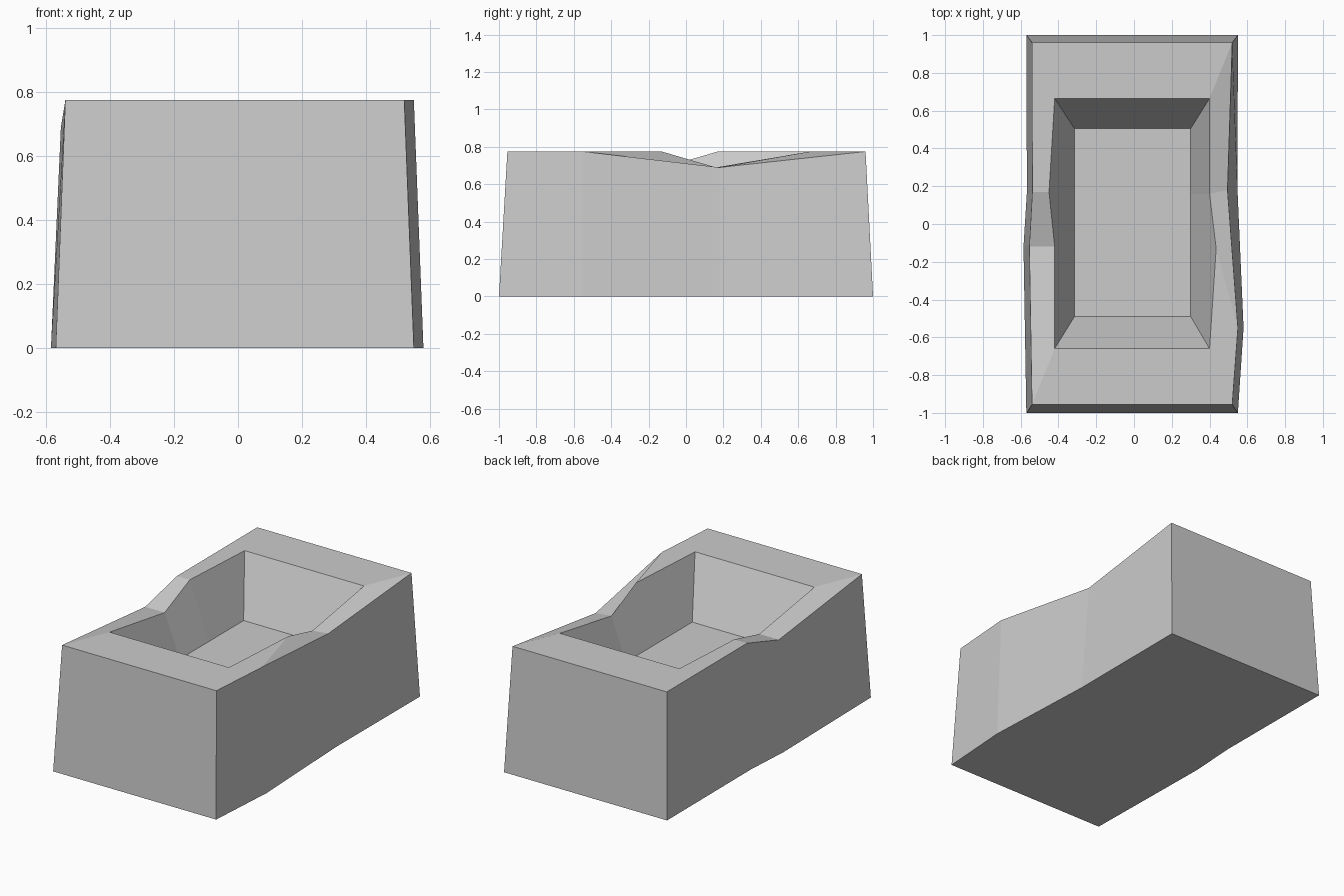
import bpy
import bmesh

default = bpy.data.objects.get("Cube")
if default:
    bpy.data.objects.remove(default, do_unlink=True)

# Plain grey stone
stone = bpy.data.materials.new("stone grey")
stone.use_nodes = True
color = (0.6, 0.6, 0.6, 1)
stone.diffuse_color = color
stone.node_tree.nodes["Principled BSDF"].inputs["Base Color"].default_value = color

TOP, DIP, FLOOR = 0.775, 0.69, 0.43


def ring(bm, right, left):
    """Closed loop: right side front to back, then left side back to front."""
    return [bm.verts.new(p) for p in right + left]


def bridge(bm, a, b):
    """Wall of quads joining two matching loops."""
    n = len(a)
    for i in range(n):
        j = (i + 1) % n
        bm.faces.new((a[i], a[j], b[j], b[i]))


bm = bmesh.new()

# Footprint with gently kinked long sides
base = ring(bm,
            [(0.55, -1, 0), (0.58, -0.55, 0), (0.548, 0.18, 0), (0.55, 1, 0)],
            [(-0.57, 1, 0), (-0.567, 0.17, 0), (-0.585, -0.12, 0), (-0.57, -1, 0)])

# Outer rim, chipped down once on each long side
outer = ring(bm,
             [(0.52, -0.955, TOP), (0.55, -0.55, TOP), (0.495, 0.18, DIP), (0.52, 0.96, TOP)],
             [(-0.54, 0.96, TOP), (-0.538, 0.17, TOP), (-0.554, -0.12, DIP), (-0.54, -0.955, TOP)])

# Inner rim of the basin
inner = ring(bm,
             [(0.40, -0.66, TOP), (0.435, -0.13, TOP), (0.40, 0.16, DIP), (0.40, 0.665, TOP)],
             [(-0.42, 0.665, TOP), (-0.45, 0.17, TOP), (-0.42, -0.12, DIP), (-0.42, -0.66, TOP)])

# Basin floor, straight sided
ys = (-0.49, -0.12, 0.16, 0.505)
floor = ring(bm, [(0.30, y, FLOOR) for y in ys],
             [(-0.315, y, FLOOR) for y in reversed(ys)])

bridge(bm, base, outer)
bridge(bm, outer, inner)
bridge(bm, inner, floor)
bm.faces.new(floor)
bm.faces.new(list(reversed(base)))
bmesh.ops.recalc_face_normals(bm, faces=bm.faces)

mesh = bpy.data.meshes.new("stone_basin")
bm.to_mesh(mesh)
bm.free()
mesh.materials.append(stone)
basin = bpy.data.objects.new("stone_basin", mesh)
bpy.context.collection.objects.link(basin)
